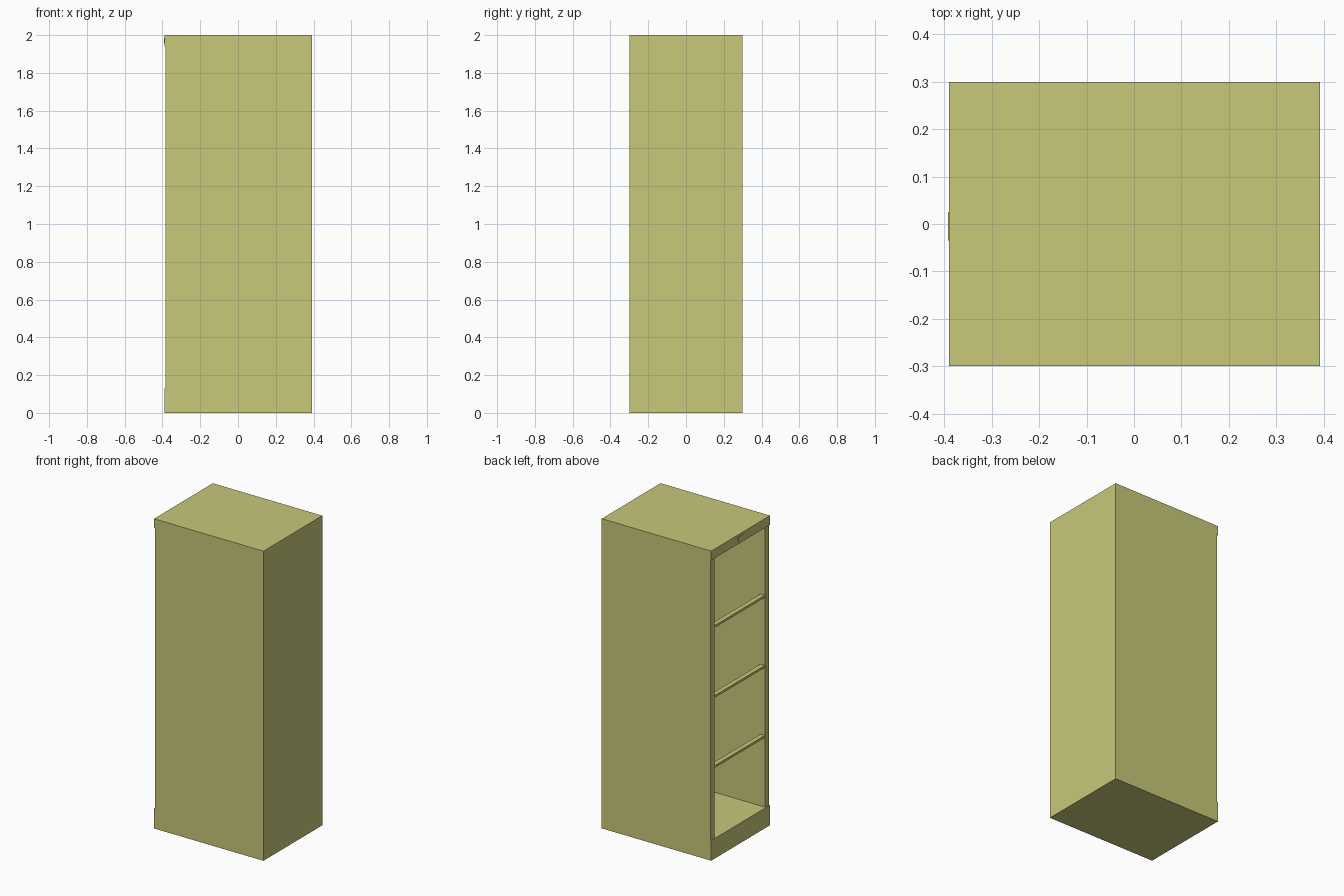
import bpy, bmesh

if "Cube" in bpy.data.objects:
    bpy.data.objects.remove(bpy.data.objects["Cube"])

HALF_X, HALF_Y, TOP = 0.392, 0.30, 2.0
POST_X, TRIM_X = -0.384, -0.39            # recessed side posts / proud header and base
OPEN_Y, OPEN_Z0, OPEN_Z1 = 0.26, 0.13, 1.94
BACK_X = 0.35

mat = bpy.data.materials.new("khaki_paint")
mat.diffuse_color = (0.578, 0.578, 0.195, 1)
mat.use_nodes = True
mat.node_tree.nodes["Principled BSDF"].inputs["Base Color"].default_value = mat.diffuse_color


def finish(name, bm):
    bmesh.ops.recalc_face_normals(bm, faces=bm.faces)
    mesh = bpy.data.meshes.new(name)
    bm.to_mesh(mesh)
    bm.free()
    mesh.materials.append(mat)
    obj = bpy.data.objects.new(name, mesh)
    bpy.context.collection.objects.link(obj)
    return obj


def box_mesh(lo, hi):
    bm = bmesh.new()
    bmesh.ops.create_cube(bm, size=1)
    for v in bm.verts:
        v.co = [(a + b) / 2 + c * (b - a) for a, b, c in zip(lo, hi, v.co)]
    return bm


def box(name, lo, hi):
    return finish(name, box_mesh(lo, hi))


# Cabinet shell: inset the open side, then push it in to form the cavity
bm = box_mesh((POST_X, -HALF_Y, 0), (HALF_X, HALF_Y, TOP))
bm.normal_update()
side = min(bm.faces, key=lambda f: f.calc_center_median().x)
bmesh.ops.inset_region(bm, faces=[side], thickness=0.01)
for v in side.verts:
    v.co.y = OPEN_Y if v.co.y > 0 else -OPEN_Y
    v.co.z = OPEN_Z1 if v.co.z > 1 else OPEN_Z0
cavity = bmesh.ops.extrude_discrete_faces(bm, faces=[side])["faces"][0]
for v in cavity.verts:
    v.co.x = BACK_X
finish("cabinet_shell", bm)

# Header and base panels, standing slightly proud of the posts
box("header_panel", (TRIM_X, -HALF_Y, OPEN_Z1), (POST_X, HALF_Y, TOP))
box("base_panel", (TRIM_X, -HALF_Y, 0), (POST_X, HALF_Y, OPEN_Z0))

# Plain plate on the header
box("header_plate", (-HALF_X, -0.035, 1.955), (TRIM_X, 0.025, 1.985))

# Narrow shelf rails, evenly spaced in the opening
step = (OPEN_Z1 - OPEN_Z0) / 4
for i in range(1, 4):
    z = OPEN_Z0 + step * i
    box(f"shelf_rail_{i}", (-0.38, -OPEN_Y, z - 0.005), (-0.35, OPEN_Y, z + 0.01))
